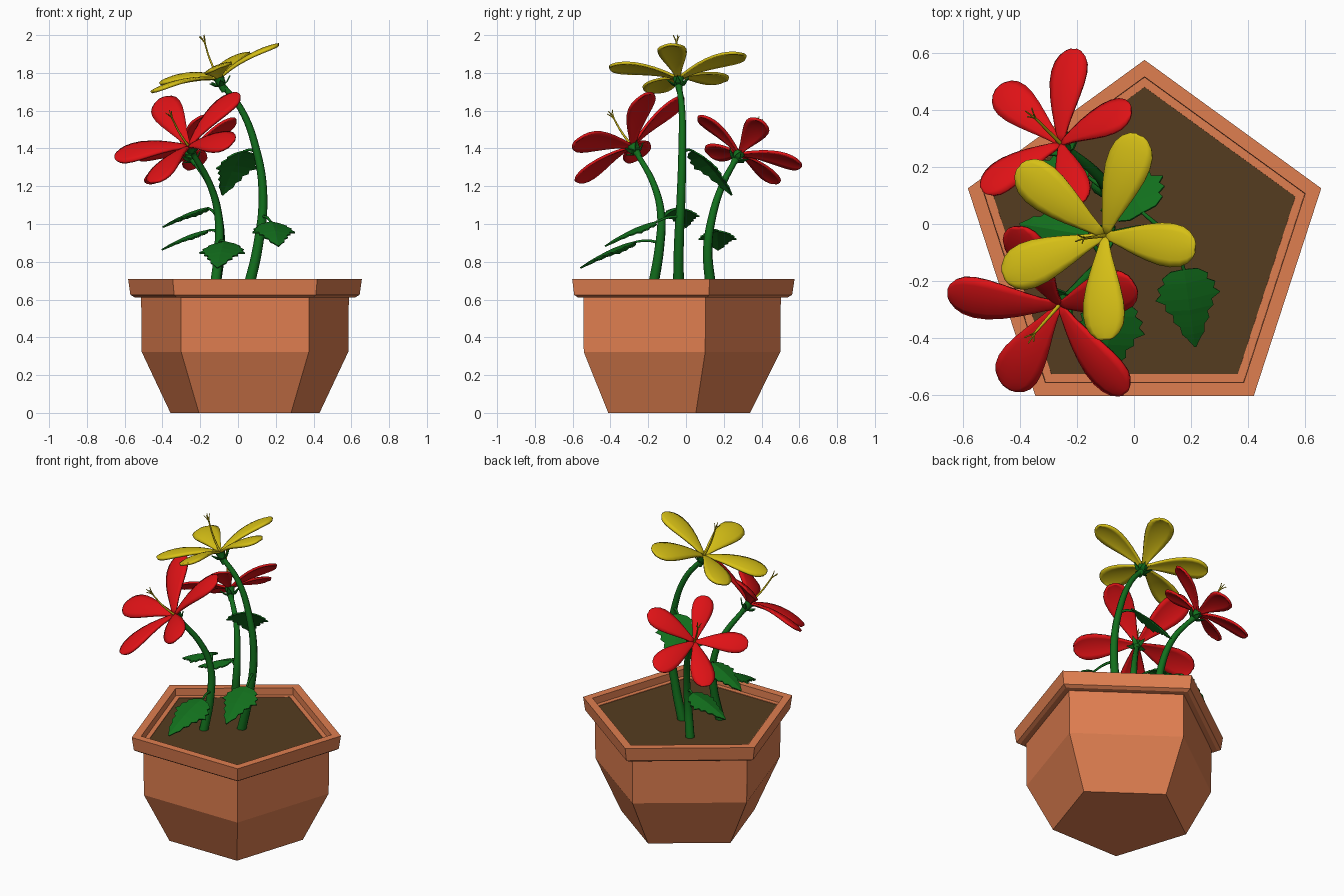
import bpy, bmesh, math
from mathutils import Vector as V

if "Cube" in bpy.data.objects:
    bpy.data.objects.remove(bpy.data.objects["Cube"])


def material(name, rgb):
    m = bpy.data.materials.new(name)
    m.diffuse_color = (*rgb, 1)
    m.use_nodes = True
    m.node_tree.nodes["Principled BSDF"].inputs["Base Color"].default_value = m.diffuse_color
    return m


CLAY = material("clay", (0.74, 0.21, 0.08))
SOIL = material("soil", (0.09, 0.045, 0.014))
GREEN = material("green", (0.006, 0.16, 0.012))
RED = material("red", (0.74, 0.006, 0.008))
YELLOW = material("yellow", (0.68, 0.53, 0.008))


def make_object(name, bm, mat, smooth=False):
    bmesh.ops.recalc_face_normals(bm, faces=bm.faces)
    me = bpy.data.meshes.new(name)
    bm.to_mesh(me)
    bm.free()
    me.materials.append(mat)
    for p in me.polygons:
        p.use_smooth = smooth
    ob = bpy.data.objects.new(name, me)
    bpy.context.collection.objects.link(ob)
    return ob


def pentagon_lathe(name, profile, mat):
    """Five-sided solid from (radius, z) rings, capped at both ends."""
    bm = bmesh.new()
    rings = []
    for r, z in profile:
        a = [math.radians(90 + 72 * i) for i in range(5)]
        rings.append([bm.verts.new((0.037 + r * math.cos(t), -0.076 + r * math.sin(t), z)) for t in a])
    for lo, hi in zip(rings, rings[1:]):
        for i in range(5):
            j = (i + 1) % 5
            bm.faces.new((lo[i], lo[j], hi[j], hi[i]))
    bm.faces.new(rings[0])
    bm.faces.new(rings[-1])
    return make_object(name, bm, mat)


def tube(name, paths, radius, mat, taper=1.0, sides=2):
    """Smooth round tube along one or more paths, tapering to the far end."""
    cu = bpy.data.curves.new(name, 'CURVE')
    cu.dimensions = '3D'
    cu.bevel_depth = radius
    cu.bevel_resolution = sides
    cu.resolution_u = 6
    cu.use_fill_caps = True
    for pts in paths:
        sp = cu.splines.new('BEZIER')
        sp.bezier_points.add(len(pts) - 1)
        for i, (bp, p) in enumerate(zip(sp.bezier_points, pts)):
            bp.co = p
            bp.handle_left_type = bp.handle_right_type = 'AUTO'
            bp.radius = 1 + (taper - 1) * i / (len(pts) - 1)
    cu.materials.append(mat)
    ob = bpy.data.objects.new(name, cu)
    bpy.context.collection.objects.link(ob)
    return ob


def blade(name, base, tip, up, rows, across, fold, mat, thick, smooth):
    """Petal or leaf: rows are (along, half width, lift) in units of length."""
    base, tip = V(base), V(tip)
    d = tip - base
    size = d.length
    d.normalize()
    side = d.cross(V(up)).normalized()
    n = side.cross(d)
    bm = bmesh.new()
    grid = []
    for t, w, lift in rows:
        line = []
        for k in range(across + 1):
            s = 2 * k / across - 1
            p = base + size * (d * t + side * (w * s) + n * (lift + fold(s) * w))
            line.append(bm.verts.new(p))
        grid.append(line)
    for a, b in zip(grid, grid[1:]):
        for k in range(across):
            bm.faces.new((a[k], a[k + 1], b[k + 1], b[k]))
    ob = make_object(name, bm, mat, smooth)
    sol = ob.modifiers.new("thickness", 'SOLIDIFY')
    sol.thickness = thick
    sol.offset = 0
    return ob


# Pot with stepped lip, and the soil inside
pentagon_lathe("pot", [(0.415, 0), (0.575, 0.323), (0.578, 0.61), (0.615, 0.612), (0.638, 0.625),
                       (0.651, 0.71), (0.592, 0.71), (0.59, 0.665), (0.556, 0.665), (0.55, 0.6)], CLAY)
pentagon_lathe("soil", [(0.552, 0.61), (0.558, 0.662)], SOIL)

PETAL = [(0, .03, 0), (.1, .05, .025), (.22, .085, .05), (.36, .13, .068), (.5, .17, .075), (.64, .2, .072),
         (.76, .207, .06), (.86, .19, .042), (.93, .15, .025), (.98, .09, .008), (1, .035, 0)]
LEAF = [(0, .03, 0), (.02, .16, .005), (.1, .27, .02), (.16, .25, .03), (.22, .34, .035), (.29, .31, .04),
        (.36, .38, .045), (.42, .27, .045), (.5, .28, .045), (.56, .2, .04), (.65, .21, .035),
        (.72, .14, .03), (.82, .13, .02), (.88, .08, .01), (1, .008, -.01)]


def flower(name, center, axis, tips, mat, stem):
    c, ax = V(center), V(axis).normalized()
    tube(name + "_stem", [stem + [c - ax * 0.03]], 0.029, GREEN, 0.5)
    # petals
    for i, t in enumerate(tips):
        blade(f"{name}_petal_{i+1}", c, t, ax, PETAL, 6, lambda s: -0.16 * s * s, mat, 0.014, True)
    # calyx cup with five pointed sepals
    tube(name + "_calyx", [[c - ax * 0.075, c - ax * 0.03, c + ax * 0.008]], 0.014, GREEN, 2.2)
    for i, t in enumerate(tips):
        r = V(t) - c
        r = (r - ax * r.dot(ax)).normalized()
        blade(f"{name}_sepal_{i+1}", c - ax * 0.04 + r * 0.01, c + r * 0.06 - ax * 0.006, ax,
              [(0, .2, 0), (.4, .22, -.08), (1, .01, 0)], 2, lambda s: 0, GREEN, 0.006, False)
    # stamen: bent column with a forked tip
    u = ax.cross(V((0, 0, 1))).normalized()
    w = ax.cross(u)
    tube(name + "_stamen", [[c, c + ax * .1 + w * .008, c + ax * .215]], 0.007, YELLOW, 0.6, 1)
    forks = []
    for i in range(4):
        a = i * math.pi / 2 + 0.4
        o = u * math.cos(a) + w * math.sin(a)
        forks.append([c + ax * .195, c + ax * .22 + o * .007, c + ax * .245 + o * .018])
    tube(name + "_stamen_tips", forks, 0.003, YELLOW, 0.8, 1)


flower("yellow_flower", (-0.1, -0.04, 1.77), (-.37, -.05, .93),
       [(.215, -.085, 1.95), (.02, .31, 1.895), (-.40, .2, 1.755), (-.455, -.18, 1.70), (-.1, -.405, 1.83)],
       YELLOW, [V((.05, -.04, .64)), V((.105, -.038, .88)), V((.132, -.026, 1.15)),
                V((.095, -.02, 1.4)), V((.015, -.022, 1.61))])
flower("front_red_flower", (-.26, -.282, 1.41), (-.44, -.5, .75),
       [(-.41, -.01, 1.66), (-.65, -.24, 1.355), (-.445, -.57, 1.22), (-.03, -.59, 1.43), (0, -.21, 1.69)],
       RED, [V((-.125, -.18, .64)), V((-.1, -.14, .88)), V((-.105, -.132, 1.05)), V((-.145, -.167, 1.2))])
flower("back_red_flower", (-.255, .28, 1.37), (-.45, .45, .76),
       [(-.21, .61, 1.31), (-.475, .475, 1.215), (-.53, .12, 1.37), (-.19, .07, 1.57), (-.01, .4, 1.545)],
       RED, [V((-.125, .135, .64)), V((-.095, .115, .86)), V((-.1, .135, 1.02)), V((-.145, .19, 1.2))])

# Toothed leaves, each on a thin stalk: (stem point, leaf base, leaf tip)
LEAVES = [((.13, -.03, 1.04), (.175, -.16, 1.01), (.215, -.43, .885)),
          ((-.1, -.14, .9), (-.07, -.27, .905), (-.11, -.56, .77)),
          ((-.105, -.13, 1.03), (-.16, -.04, 1.085), (-.4, 0, .985)),
          ((-.1, .12, .95), (-.16, .165, .965), (-.405, .17, .865)),
          ((.1, -.02, 1.38), (.03, .04, 1.385), (-.085, .245, 1.155))]
for i, (stem, base, tip) in enumerate(LEAVES):
    mid = (V(stem) + V(base)) / 2 + V((0, 0, .01))
    tube(f"leaf_stalk_{i+1}", [[V(stem), mid, V(base)]], 0.009, GREEN, 0.7, 1)
    blade(f"leaf_{i+1}", base, tip, (0, 0, 1), LEAF, 4, lambda s: -0.22 * abs(s), GREEN, 0.008, False)
